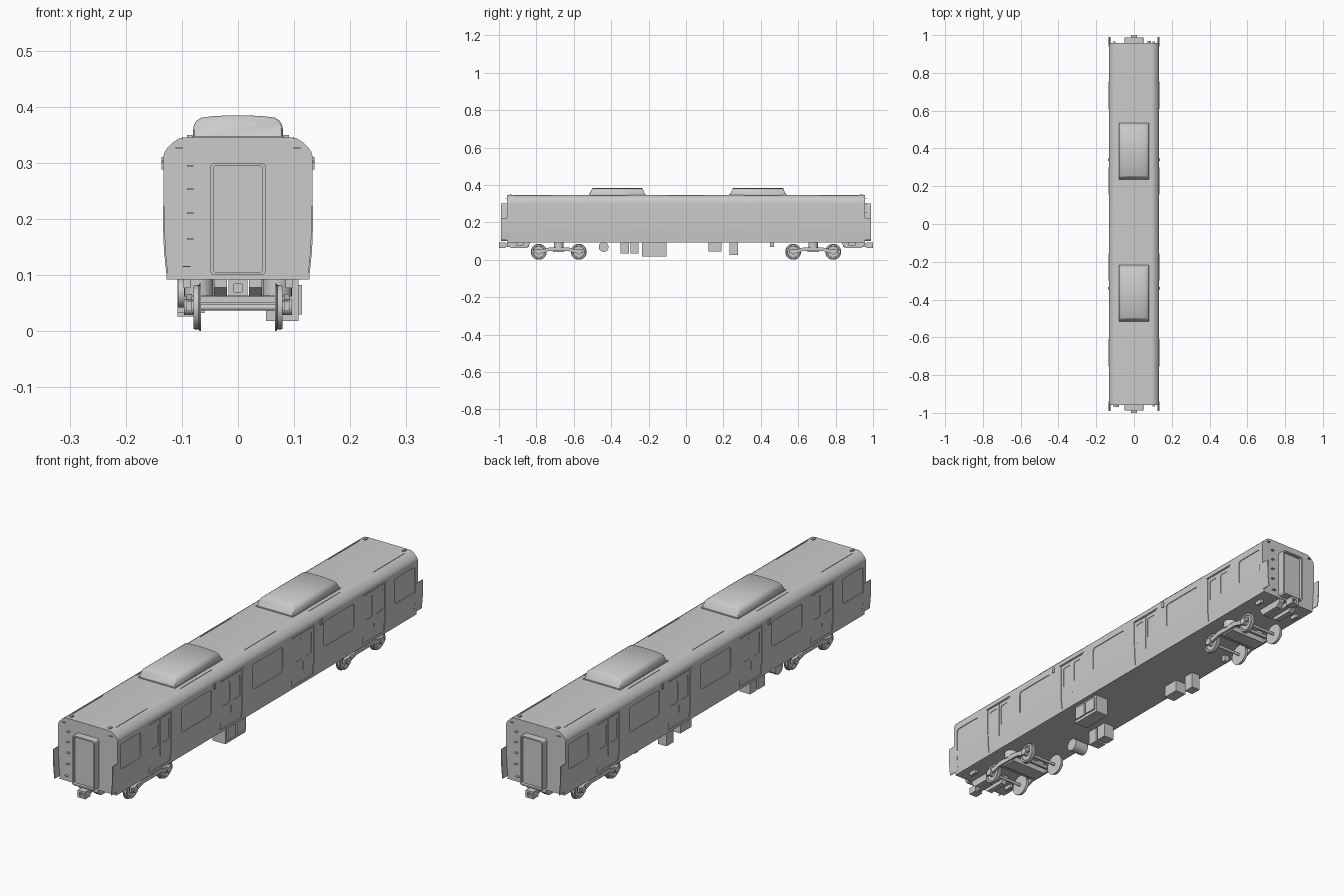
import bpy, bmesh, math

if "Cube" in bpy.data.objects:
    bpy.data.objects.remove(bpy.data.objects["Cube"])

def rings_obj(name, groups):
    """Mesh from capped lofts; each group is a list of rings of 3D points."""
    bm = bmesh.new()
    for rings in groups:
        vs = [[bm.verts.new(p) for p in r] for r in rings]
        n = len(vs[0])
        for a, b in zip(vs, vs[1:]):
            for i in range(n):
                bm.faces.new((a[i], a[(i + 1) % n], b[(i + 1) % n], b[i]))
        bm.faces.new(vs[0])
        bm.faces.new(vs[-1])
    bmesh.ops.recalc_face_normals(bm, faces=bm.faces)
    me = bpy.data.meshes.new(name)
    bm.to_mesh(me)
    bm.free()
    ob = bpy.data.objects.new(name, me)
    bpy.context.collection.objects.link(ob)
    return ob

def prism(pts, axis, a, b):
    """Rings of a 2D outline swept along an axis from a to b."""
    f = {'x': lambda u, v, t: (t, u, v), 'y': lambda u, v, t: (u, t, v),
         'z': lambda u, v, t: (u, v, t)}[axis]
    return [[f(u, v, t) for u, v in pts] for t in (a, b)]

def box(x0, x1, y0, y1, z0, z1):
    return prism([(x0, y0), (x1, y0), (x1, y1), (x0, y1)], 'z', z0, z1)

def circle(u, v, r, n=24):
    return [(u + r * math.cos(2 * math.pi * i / n), v + r * math.sin(2 * math.pi * i / n)) for i in range(n)]

def rrect(u0, u1, v0, v1, r, n=4):
    pts = []
    for k, (u, v) in enumerate([(u1 - r, v1 - r), (u0 + r, v1 - r), (u0 + r, v0 + r), (u1 - r, v0 + r)]):
        for i in range(n + 1):
            t = math.pi / 2 * (k + i / n)
            pts.append((u + r * math.cos(t), v + r * math.sin(t)))
    return pts

def smooth(ob, deg=35):
    bpy.ops.object.select_all(action='DESELECT')
    ob.select_set(True)
    bpy.context.view_layer.objects.active = ob
    bpy.ops.object.shade_smooth_by_angle(angle=math.radians(deg))

def modify(ob, kind, **kw):
    m = ob.modifiers.new(kind.title(), kind)
    for k, v in kw.items():
        setattr(m, k, v)
    bpy.context.view_layer.objects.active = ob
    bpy.ops.object.modifier_apply(modifier=m.name)

def cut(ob, groups):
    c = rings_obj("cutter", groups)
    c.hide_render = True
    modify(ob, 'BOOLEAN', operation='DIFFERENCE', object=c, solver='EXACT')
    bpy.data.objects.remove(c)

def mirrored(pts):
    return pts + [(-u, v) for u, v in reversed(pts)]

# car body shell
L = 0.958
side = [(.127, .092), (.1275, .105), (.1315, .145), (.133, .19), (.133, .312), (.1305, .32),
        (.124, .329), (.114, .338), (.104, .344), (.09, .3455)]
body = rings_obj("body", [prism(mirrored(side), 'y', -L, L)])

# recessed windows and doors, then the door glass inside the doors
DOORS = (-.682, -.228, .228, .682)
WINDOWS = ((0, .096), (-.455, .096), (.455, .096), (-.875, .065), (.875, .065))
first, second = [], []
for s in (-1, 1):
    for c, h in WINDOWS:
        first.append(prism(rrect(c - h, c + h, .19, .292, .012), 'x', s * .130, s * .16))
    for c in DOORS:
        pr = [(.1245, .103), (.129, .145), (.1305, .19), (.1305, .297), (.16, .297), (.16, .103)]
        first.append(prism([(s * u, v) for u, v in pr], 'y', c - .068, c + .068))
        for d in (-.033, .033):
            second.append(prism(rrect(c + d - .022, c + d + .022, .195, .282, .007), 'x', s * .1285, s * .16))
cut(body, first)
cut(body, second)
smooth(body, 25)

# drip rails over the doors, side lamps, door seams
rails, lamps, seams = [], [], []
for s in (-1, 1):
    for c in DOORS:
        rails.append(box(s * .131, s * .1355, c - .072, c + .072, .3, .304))
        seams.append(box(s * .125, s * .1312, c - .001, c + .001, .15, .297))
    for y in (-.34, .34):
        lamps.append(box(s * .13, s * .1365, y - .006, y + .006, .288, .31))
rings_obj("door_drip_rails", rails)
rings_obj("side_lamps", lamps)
rings_obj("door_centre_seals", seams)

# thin roof gutter strips
rings_obj("roof_gutters", [box(s * .098, s * .1, y - .1, y + .1, .343, .3462)
                           for s in (-1, 1) for y in (-.82, -.41, 0, .41, .82)])

# roof air conditioners with sloped ends and crowned tops
half = [(.08, .344), (.08, .36), (.0785, .368), (.074, .375), (.066, .3805), (.045, .383), (.02, .3845)]
for i, yc in enumerate((-.367, .385)):
    rings = []
    for sgn, inset in ((-1, 0), (-1, .006), (1, .006), (1, 0)):
        ring = []
        for u, v in mirrored(half):
            w = v - (.004 if inset == 0 and v > .35 else 0)
            y = .152 - (v - .344) * .42 - inset
            ring.append((u * (.97 if inset == 0 else 1), yc + sgn * y, w))
        rings.append(ring)
    ac = rings_obj("air_conditioner_%d" % (i + 1), [rings])
    smooth(ac, 40)
    rings_obj("air_conditioner_base_%d" % (i + 1), [box(-.083, .083, yc - .154, yc + .154, .344, .348)])

# both car ends; e = -1 front, 1 back (rotated copies)
for e, nm in ((-1, "front"), (1, "back")):
    # gangway frame with a recessed panel
    g = rings_obj(nm + "_gangway", [prism(rrect(-.05, .05, .1, .3, .009), 'y', e * .95, e * .988)])
    cut(g, [prism(rrect(-.044, .044, .105, .295, .006), 'y', e * .976, e * 1.05)])
    smooth(g)
    # corner fairings following the lower body slope
    fair = []
    for s in (-1, 1):
        prof = [(.125, .105), (.128, .105), (.132, .145), (.1338, .19), (.1338, .222), (.1305, .222), (.1305, .19), (.129, .145)]
        fair.append(prism([(s * u, v) for u, v in prof], 'y', e * .94, e * .99))
    rings_obj(nm + "_corner_fairings", fair)
    # ladder rungs, grab handles and roof steps
    bits = [box(x - .006, x + .006, e * .95, e * .968, z - .0012, z + .0012)
            for z in (.165, .21, .253, .295) for x in (e * .085,)]
    bits.append(box(e * .085 - .014, e * .085, e * .95, e * .968, .114, .1165))
    bits += [box(s * .105 - .006, s * .105 + .006, e * .95, e * .966, .326, .3285) for s in (-1, 1)]
    bits += [box(s * .086 - .005, s * .086 + .005, e * .93, e * .945, .344, .3495) for s in (-1, 1)]
    rings_obj(nm + "_rungs_and_handles", bits)
    # coupler with a socket, draft gear blocks
    c = rings_obj(nm + "_coupler", [box(-.017, .017, e * .965, e * 1.0, .063, .092),
                                    box(-.009, .009, e * .84, e * .965, .068, .086)])
    cut(c, [box(-.007, .007, e * .985, e * 1.05, .07, .084)])
    blocks = []
    for s in (-1, 1):
        blocks.append(prism([(e * .83, .093), (e * .955, .093), (e * .955, .078), (e * .935, .062), (e * .85, .062)],
                            'x', s * .02, s * .043))
        blocks.append(box(s * .085, s * .097, e * .87, e * .905, .077, .093))
    rings_obj(nm + "_draft_gear", blocks)

    # bogie: wheels and axles
    yb, zc = e * .68, .0425
    wheels, axles, boxes = [], [], []
    for d in (-.107, .107):
        y = yb + d
        axles.append(prism(circle(y, zc, .006, 12), 'x', -.09, .09))
        for s in (-1, 1):
            wheels.append([[(s * x, py, pz) for py, pz in circle(y, zc, r, 32)]
                           for x, r in ((.0655, .028), (.0655, .0425), (.0685, .0425), (.07, .0395),
                                        (.079, .039), (.079, .032), (.075, .03), (.075, .014), (.08, .012))])
            boxes.append(prism(circle(y, zc, .014, 16), 'x', s * .08, s * .096))
    smooth(rings_obj(nm + "_wheels", wheels), 30)
    smooth(rings_obj(nm + "_axles", axles))
    smooth(rings_obj(nm + "_axle_boxes", boxes))
    # bogie frame, transom and air springs
    prof = [(-.13, .054), (-.075, .058), (-.05, .066), (.05, .066), (.075, .058), (.13, .054),
            (.13, .036), (.085, .036), (.055, .046), (-.055, .046), (-.085, .036), (-.13, .036)]
    frame = [prism([(yb + u, v) for u, v in prof], 'x', s * .082, s * .092) for s in (-1, 1)]
    frame.append(box(-.083, .083, yb - .03, yb + .03, .04, .064))
    frame += [box(-.083, .083, yb + d - .005, yb + d + .005, .05, .062) for d in (-.05, .05)]
    rings_obj(nm + "_bogie_frame", frame)
    springs = [prism(circle(s * .07, yb, .026), 'z', .062, .093) for s in (-1, 1)]
    smooth(rings_obj(nm + "_air_springs", springs))

# underfloor equipment boxes
EQUIP = {"inverter_case": (.05, .108, -.235, -.105, .018, .093),
         "battery_box_1": (-.108, -.06, -.35, -.306, .032, .093),
         "battery_box_2": (-.108, -.06, -.297, -.255, .032, .093),
         "compressor_box": (-.108, -.06, .12, .19, .044, .093),
         "control_box": (-.108, -.07, .233, .278, .026, .093),
         "valve_box": (-.1, -.08, .45, .47, .067, .093)}
for name, b in EQUIP.items():
    rings_obj(name, [box(*b)])
rings_obj("inverter_covers", [box(.106, .114, y, y + .054, .03, .082) for y in (-.228, -.166)])
tank = rings_obj("air_tank", [prism(circle(-.44, .068, .026), 'x', -.107, -.045)])
smooth(tank)
